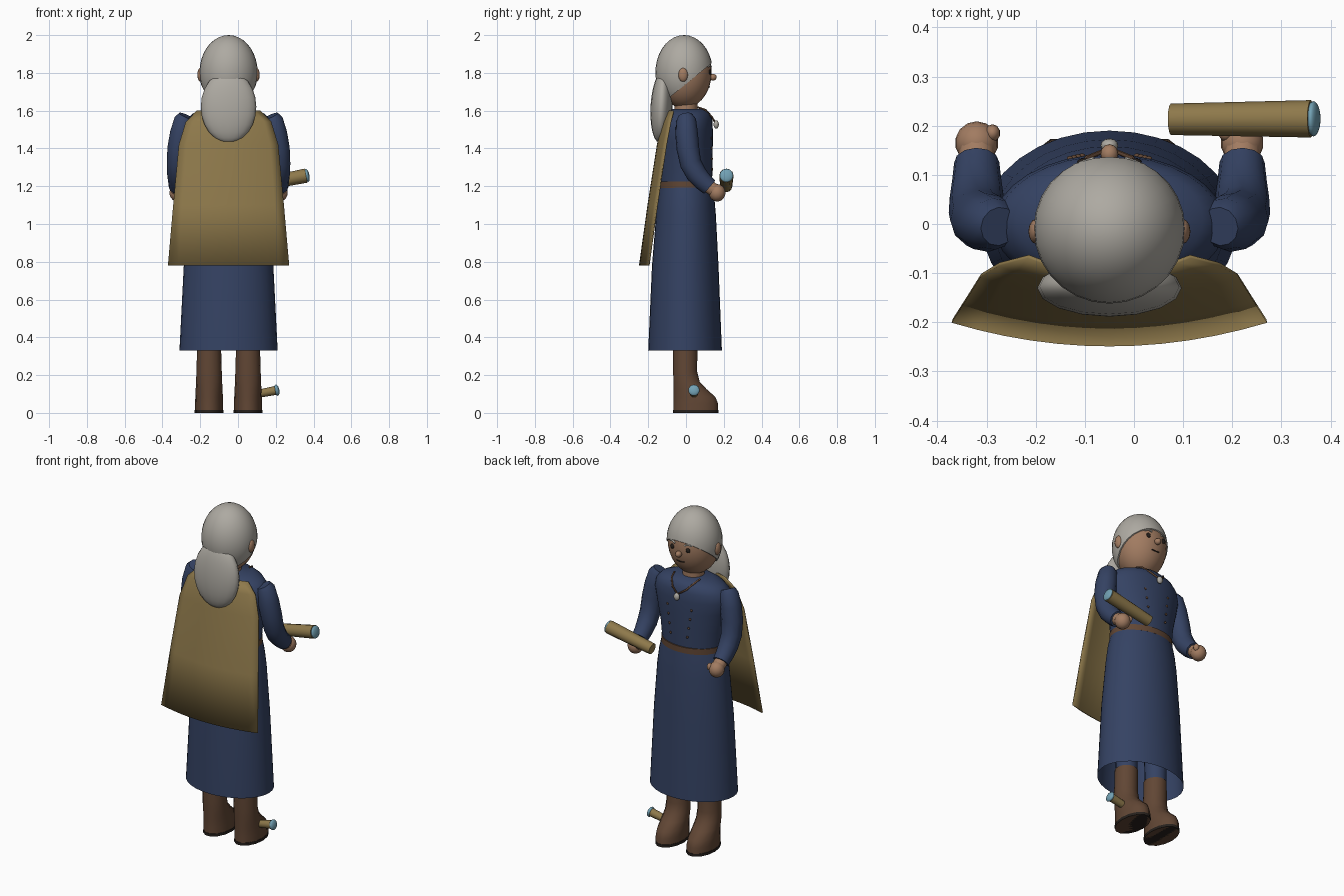
import bpy, bmesh, math
from mathutils import Vector

if "Cube" in bpy.data.objects:
    bpy.data.objects.remove(bpy.data.objects["Cube"])

CX = -0.05  # body centre line


def mat(name, rgb):
    m = bpy.data.materials.new(name)
    m.diffuse_color = (*rgb, 1)
    m.use_nodes = True
    m.node_tree.nodes["Principled BSDF"].inputs["Base Color"].default_value = m.diffuse_color
    return m


NAVY = mat("navy_cloth", (0.035, 0.055, 0.125))
GOLD = mat("ochre", (0.27, 0.19, 0.07))
BROWN = mat("leather", (0.12, 0.062, 0.035))
SKIN = mat("skin", (0.36, 0.2, 0.12))
GREY = mat("grey_hair", (0.42, 0.4, 0.36))
BLUE = mat("pale_blue", (0.17, 0.36, 0.46))
DARK = mat("dark", (0.02, 0.015, 0.012))


def finish(ob, m, angle=40):
    ob.data.materials.append(m)
    bpy.ops.object.select_all(action='DESELECT')
    ob.select_set(True)
    bpy.context.view_layer.objects.active = ob
    bpy.ops.object.shade_smooth_by_angle(angle=math.radians(angle))
    return ob


def from_bm(name, bm, m, angle=40):
    bmesh.ops.recalc_face_normals(bm, faces=bm.faces)
    me = bpy.data.meshes.new(name)
    bm.to_mesh(me)
    bm.free()
    ob = bpy.data.objects.new(name, me)
    bpy.context.collection.objects.link(ob)
    return finish(ob, m, angle)


def loft(name, rings, m, n=32, bottom=True, top=True, angle=40):
    """Stack of elliptical rings (x, y, z, rx, ry)."""
    bm = bmesh.new()
    loops = [[bm.verts.new((x + rx * math.cos(2 * math.pi * i / n),
                            y + ry * math.sin(2 * math.pi * i / n), z)) for i in range(n)]
             for x, y, z, rx, ry in rings]
    for a, b in zip(loops, loops[1:]):
        for i in range(n):
            bm.faces.new((a[i], a[(i + 1) % n], b[(i + 1) % n], b[i]))
    if bottom:
        bm.faces.new(loops[0])
    if top:
        bm.faces.new(loops[-1])
    return from_bm(name, bm, m, angle)


def ball(name, loc, r, m, seg=24, rings=14, rot=(0, 0, 0)):
    bpy.ops.mesh.primitive_uv_sphere_add(segments=seg, ring_count=rings, location=loc, rotation=rot)
    ob = bpy.context.object
    ob.name = name
    ob.scale = r
    return finish(ob, m, 60)


def tube(name, pts, m, res=4):
    """Round tube through (x, y, z, radius) points."""
    cu = bpy.data.curves.new(name, 'CURVE')
    cu.dimensions = '3D'
    cu.bevel_depth = 1.0
    cu.bevel_resolution = res
    cu.use_fill_caps = True
    sp = cu.splines.new('POLY')
    sp.points.add(len(pts) - 1)
    for p, (x, y, z, r) in zip(sp.points, pts):
        p.co = (x, y, z, 1)
        p.radius = r
    ob = bpy.data.objects.new(name, cu)
    bpy.context.collection.objects.link(ob)
    bpy.ops.object.select_all(action='DESELECT')
    ob.select_set(True)
    bpy.context.view_layer.objects.active = ob
    bpy.ops.object.convert(target='MESH')
    return finish(bpy.context.object, m, 45)


# Robe: open skirt and fitted bodice
loft("skirt", [(CX, -.005, .33, .26, .195), (CX, -.004, .78, .237, .176),
               (CX, 0, 1.05, .215, .158), (CX, 0, 1.14, .203, .15), (CX, 0, 1.21, .186, .142)],
     NAVY, bottom=False)
loft("bodice", [(CX, 0, 1.19, .182, .138), (CX, 0, 1.32, .197, .14), (CX, 0, 1.43, .222, .142),
                (CX, 0, 1.5, .236, .142), (CX, .004, 1.55, .225, .135),
                (CX, .01, 1.585, .19, .118), (CX, .015, 1.61, .12, .09)], NAVY, angle=60)
loft("belt", [(CX, 0, 1.19, .19, .145), (CX, 0, 1.225, .19, .145)], BROWN)

# Neck, head, hair
loft("neck", [(CX, 0, 1.56, .06, .06), (CX, 0, 1.68, .06, .06)], SKIN, 16)
HC, HR = Vector((CX, -.01, 1.805)), Vector((.147, .146, .192))
ball("head", HC, HR, SKIN, 28, 18)
bm = bmesh.new()
bmesh.ops.create_uvsphere(bm, u_segments=28, v_segments=18, radius=1)
for v in bm.verts:
    v.co = Vector((v.co.x * .154, v.co.y * .152, v.co.z * .197)) + Vector((CX, -.01, 1.803))
geom = bm.verts[:] + bm.edges[:] + bm.faces[:]
bmesh.ops.bisect_plane(bm, geom=geom, plane_co=(0, .14, 1.855), plane_no=(0, .175, -.215), clear_outer=True)
edge = [e for e in bm.edges if e.is_boundary]
bmesh.ops.holes_fill(bm, edges=edge)
from_bm("hair_cap", bm, GREY)
ball("long_hair", (CX, -.13, 1.62), (.147, .058, .19), GREY, 16, 12, (math.radians(-3), 0, 0))


def face_point(dx, z, out=0.0):
    k = 1 - (dx / HR.x) ** 2 - ((z - HC.z) / HR.z) ** 2
    return (CX + dx, HC.y + HR.y * math.sqrt(k) + out, z)


# Facial features
ball("nose", face_point(0, 1.777, .008), (.018, .02, .018), SKIN, 12, 8)
tube("mouth", [(*face_point(d, 1.725 + abs(d) * .1, .001), .003) for d in (-.025, 0, .025)], DARK, 2)
for s, side in ((-1, "left"), (1, "right")):
    ball(side + "_eye", face_point(s * .052, 1.805), (.014, .007, .014), DARK, 12, 8)
    tube(side + "_brow", [(*face_point(s * d, z, .001), .005)
                          for d, z in ((.032, 1.832), (.052, 1.84), (.072, 1.833))], GREY, 2)
    ball(side + "_ear", (CX + s * .148, -.015, 1.79), (.017, .026, .037), SKIN, 12, 10)

    # Arm, wrist and fist
    sh = [(.225, -.005, 1.572, .04), (.235, 0, 1.55, .053), (.25, .003, 1.48, .06),
          (.264, .01, 1.4, .06), (.27, .025, 1.32, .057), (.27, .055, 1.265, .055),
          (.27, .09, 1.225, .05), (.27, .125, 1.195, .046)]
    tube(side + "_sleeve", [(CX + s * x, y, z, r) for x, y, z, r in sh], NAVY)
    tube(side + "_wrist", [(CX + s * .27, .1, 1.213, .037), (CX + s * .27, .15, 1.178, .037)], SKIN, 3)
    ball(side + "_fist", (CX + s * .27, .165, 1.165), (.044, .044, .046), SKIN, 14, 10)
    ball(side + "_thumb", (CX + s * .238, .185, 1.18), (.016, .018, .022), SKIN, 10, 8)

    # Leg and boot
    x = CX + s * .103
    loft(side + "_leg", [(x, 0, .3, .057, .057), (x, 0, .95, .075, .075)], NAVY, 16)
    loft(side + "_boot", [(x, .052, 0, .074, .122), (x, .052, .05, .074, .12),
                          (x, .045, .085, .073, .113), (x, .022, .125, .071, .09),
                          (x, .003, .165, .069, .071), (x, -.005, .22, .067, .065),
                          (x, -.003, .36, .063, .066)], BROWN, 14)
    loft(side + "_sole", [(x, .052, 0, .076, .124), (x, .052, .016, .076, .124)], DARK, 14)

    # Two columns of bodice buttons
    for i in range(4):
        dx, z = .08 - i * .008, 1.455 - i * .055
        y = .141 * math.sqrt(1 - (dx / .21) ** 2)
        ball(f"{side}_button_{i + 1}", (CX + s * dx, y + .003, z), (.007, .005, .007), BROWN, 8, 6)

# Necklace cord and pendant
tube("necklace_cord", [(CX + dx, y, z, .005) for dx, y, z in
                       ((-.085, .06, 1.618), (-.075, .1, 1.605), (-.045, .135, 1.57), (0, .153, 1.54),
                        (.045, .135, 1.57), (.075, .1, 1.605), (.085, .06, 1.618))], BROWN, 2)
ball("pendant", (CX, .16, 1.527), (.018, .014, .022), GREY, 12, 8)

# Cape: bowed sheet with rows of (z, half width, middle y, edge y)
bm = bmesh.new()
N = 12
rows = [[bm.verts.new((CX + hw * t, yc + (ye - yc) * t * t, z))
         for t in [2 * i / N - 1 for i in range(N + 1)]]
        for z, hw, yc, ye in ((1.6, .165, -.1, -.066), (1.54, .225, -.125, -.082),
                              (1.42, .262, -.15, -.105), (1.1, .292, -.2, -.153),
                              (.78, .32, -.245, -.197))]
for a, b in zip(rows, rows[1:]):
    for i in range(N):
        bm.faces.new((a[i], a[i + 1], b[i + 1], b[i]))
cape = from_bm("cape", bm, GOLD)
th = cape.modifiers.new("thickness", 'SOLIDIFY')
th.thickness = .008
th.offset = 0

# Held rod and the small peg at the boot, both with pale blue tips
tilt = (0, math.radians(79), 0)
tube("held_rod", [(.075, .213, 1.2, .032), (.36, .214, 1.256, .038)], GOLD)
ball("held_rod_tip", (.365, .214, 1.257), (.036, .036, .013), BLUE, 18, 10, tilt)
tube("boot_peg", [(.1, .042, .1, .021), (.2, .042, .119, .024)], GOLD)
ball("boot_peg_tip", (.205, .042, .12), (.03, .03, .014), BLUE, 16, 10, tilt)
